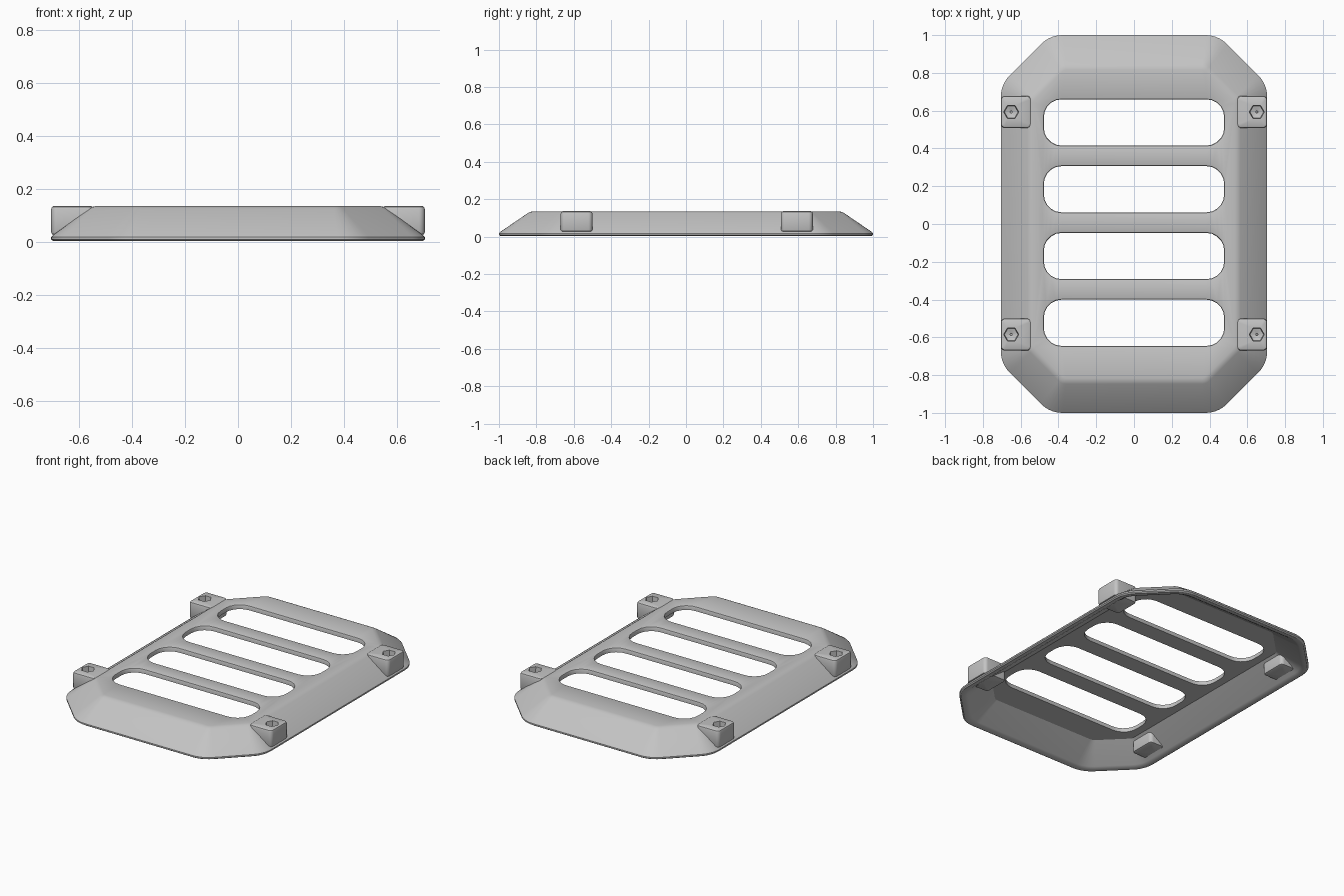
import bpy, bmesh, math
from mathutils import Vector

cube = bpy.data.objects.get("Cube")
if cube:
    bpy.data.objects.remove(cube)

grey = bpy.data.materials.new("light grey")
grey.use_nodes = True
colour = (0.55, 0.55, 0.55, 1)
grey.diffuse_color = colour
grey.node_tree.nodes["Principled BSDF"].inputs["Base Color"].default_value = colour


def rounded(corners, radius, steps=5):
    """Counter-clockwise polygon with each corner replaced by an arc."""
    pts = []
    for i, c in enumerate(corners):
        p = Vector(c)
        a = (Vector(corners[i - 1]) - p).normalized()
        b = (Vector(corners[(i + 1) % len(corners)]) - p).normalized()
        half = a.angle(b) / 2
        centre = p + (a + b).normalized() * radius / math.sin(half)
        start = p + a * radius / math.tan(half) - centre
        sweep = math.pi - 2 * half
        for k in range(steps + 1):
            t = sweep * k / steps
            pts.append(centre + Vector((start.x * math.cos(t) - start.y * math.sin(t),
                                        start.x * math.sin(t) + start.y * math.cos(t))))
    return pts


def rectangle(x, y, w, h, radius):
    w, h = w / 2, h / 2
    return rounded([(x - w, y - h), (x + w, y - h), (x + w, y + h), (x - w, y + h)], radius)


def octagon(inset, radius):
    x, y = 0.705 - inset, 1 - inset * 1.08
    cut = 0.26 - inset * 0.56
    half = [(x, -y + cut), (x, y - cut), (x - cut, y), (-x + cut, y)]
    return rounded(half + [(-a, -b) for a, b in half], radius)


def ring(x, y, radius, sides=6):
    return [Vector((x + radius * math.cos(math.tau * i / sides),
                    y + radius * math.sin(math.tau * i / sides))) for i in range(sides)]


def loft(bm, layers):
    """Join (outline, height) layers; return the first and last edge loops."""
    loops = [[bm.verts.new((p.x, p.y, z)) for p in pts] for pts, z in layers]
    for low, high in zip(loops, loops[1:]):
        for i in range(len(low)):
            j = (i + 1) % len(low)
            bm.faces.new((low[i], low[j], high[j], high[i]))
    edge_loop = lambda vs: [bm.edges.get((vs[i - 1], vs[i])) for i in range(len(vs))]
    return edge_loop(loops[0]), edge_loop(loops[-1])


def cap(bm, edges, up):
    bmesh.ops.triangle_fill(bm, edges=edges, use_beauty=True, use_dissolve=False,
                            normal=(0, 0, up))


def finish(bm, name):
    bmesh.ops.recalc_face_normals(bm, faces=bm.faces)
    mesh = bpy.data.meshes.new(name)
    bm.to_mesh(mesh)
    bm.free()
    mesh.materials.append(grey)
    obj = bpy.data.objects.new(name, mesh)
    bpy.context.collection.objects.link(obj)
    bpy.ops.object.select_all(action='DESELECT')
    obj.select_set(True)
    bpy.context.view_layer.objects.active = obj
    bpy.ops.object.shade_smooth_by_angle(angle=math.radians(32))
    return obj


TOP, UNDER = 0.135, 0.107

# Hollow frame: inner underside, rim, sloped skirt and top, as (inset, height, corner radius)
bm = bmesh.new()
profile = [(0.175, UNDER, 0.04), (0.045, 0.012, 0.14), (0.03, 0.003, 0.15),
           (0.008, 0.003, 0.16), (0.0, 0.009, 0.16), (0.0, 0.018, 0.16),
           (0.006, 0.025, 0.16), (0.142, 0.125, 0.05), (0.154, 0.132, 0.04),
           (0.17, TOP, 0.03)]
under_edges, top_edges = loft(bm, [(octagon(i, r), z) for i, z, r in profile])

# Four slots with softened rims
for n in range(4):
    y = 0.5375 - n * 0.3535
    slot = lambda grow: rectangle(0, y, 0.955 + grow, 0.245 + grow, 0.095 + grow / 2)
    low, high = loft(bm, [(slot(0), UNDER), (slot(0), TOP - 0.008),
                          (slot(0.005), TOP - 0.002), (slot(0.014), TOP)])
    under_edges += low
    top_edges += high
cap(bm, top_edges, 1)
cap(bm, under_edges, -1)
finish(bm, "slotted_frame")

# Corner mounting blocks with hexagonal screw recesses
for side, sx in (("left", 1), ("right", -1)):
    for end, cy in (("back", 0.593), ("front", -0.585)):
        bm = bmesh.new()
        cx = sx * 0.625
        block = lambda inset: rectangle(cx, cy, 0.16 - 2 * inset, 0.17 - 2 * inset, 0.022 - inset)
        bottom, top = loft(bm, [(block(0.01), 0.026), (block(0.003), 0.029), (block(0), 0.036),
                                (block(0), 0.124), (block(0.003), 0.132), (block(0.01), 0.136)])
        hx = sx * 0.65
        hole_top, hole_low = loft(bm, [(ring(hx, cy, 0.04), 0.136), (ring(hx, cy, 0.036), 0.085),
                                       (ring(hx, cy, 0.006), 0.075), (ring(hx, cy, 0.006), 0.026)])
        cap(bm, top + hole_top, 1)
        cap(bm, bottom + hole_low, -1)
        finish(bm, f"{end}_{side}_mount")
